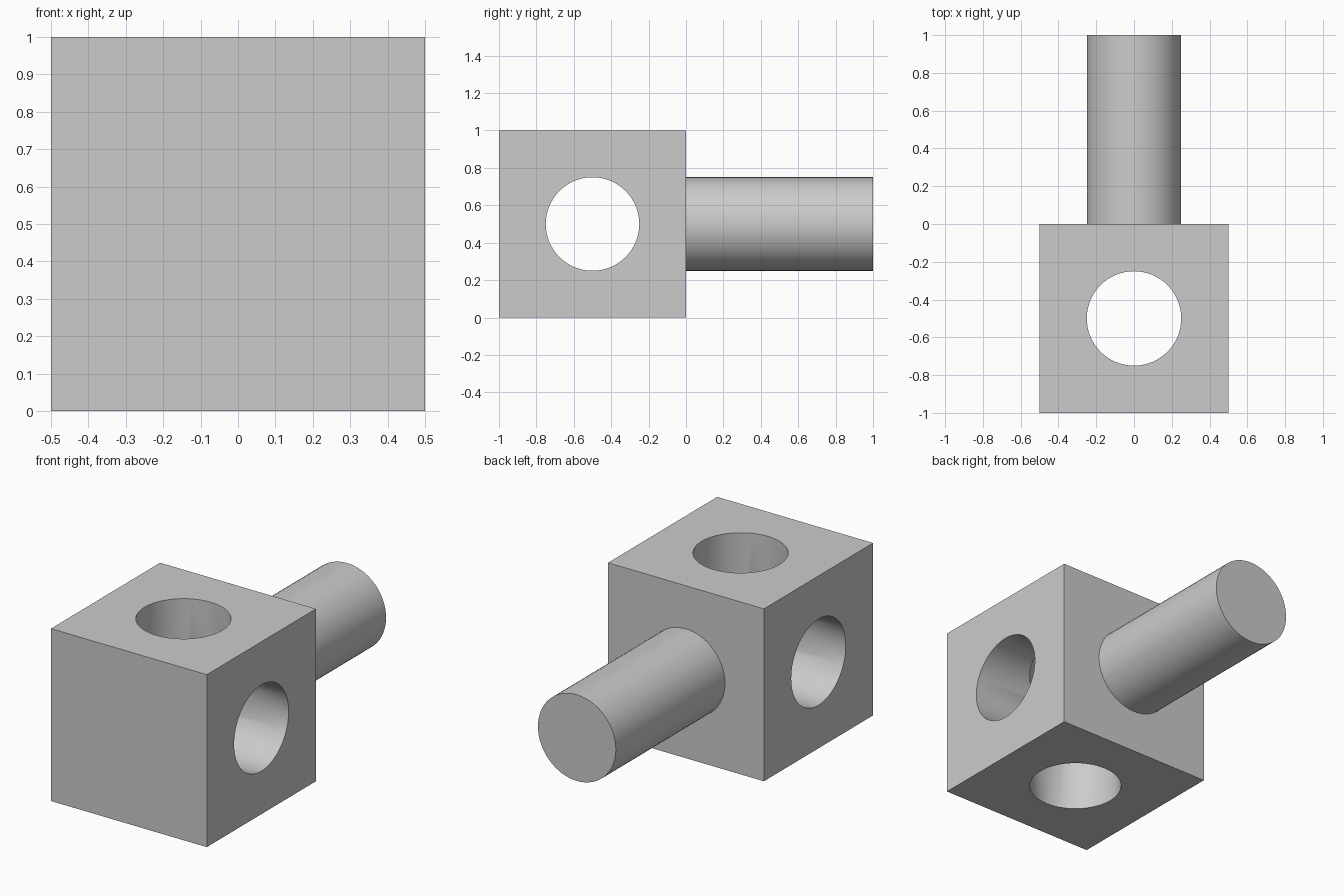
import bpy
from math import pi, radians

default = bpy.data.objects.get("Cube")
if default:
    bpy.data.objects.remove(default, do_unlink=True)

# Single plain grey material
grey = bpy.data.materials.new("plain grey")
grey.use_nodes = True
colour = (0.6, 0.6, 0.6, 1)
grey.diffuse_color = colour
grey.node_tree.nodes["Principled BSDF"].inputs["Base Color"].default_value = colour


def rod(name, centre, length, rotation):
    bpy.ops.mesh.primitive_cylinder_add(
        vertices=64, radius=0.25, depth=length, location=centre, rotation=rotation)
    obj = bpy.context.object
    obj.name = name
    obj.data.materials.append(grey)
    return obj


def combine(target, tool, operation):
    mod = target.modifiers.new(tool.name, 'BOOLEAN')
    mod.operation = operation
    mod.solver = 'EXACT'
    mod.object = tool
    bpy.context.view_layer.objects.active = target
    bpy.ops.object.modifier_apply(modifier=mod.name)
    bpy.data.objects.remove(tool, do_unlink=True)


# Cube block
bpy.ops.mesh.primitive_cube_add(size=1, location=(0, -0.5, 0.5))
block = bpy.context.object
block.name = "drilled_block_with_peg"
block.data.materials.append(grey)

# Peg fused to the back face
combine(block, rod("peg", (0, 0.45, 0.5), 1.1, (pi / 2, 0, 0)), 'UNION')

# Crossing holes, side to side and top to bottom
combine(block, rod("side_hole", (0, -0.5, 0.5), 1.4, (0, pi / 2, 0)), 'DIFFERENCE')
combine(block, rod("vertical_hole", (0, -0.5, 0.5), 1.4, (0, 0, 0)), 'DIFFERENCE')

# Smooth round walls, crisp edges
bpy.ops.object.select_all(action='DESELECT')
block.select_set(True)
bpy.context.view_layer.objects.active = block
bpy.ops.object.shade_smooth_by_angle(angle=radians(30))
